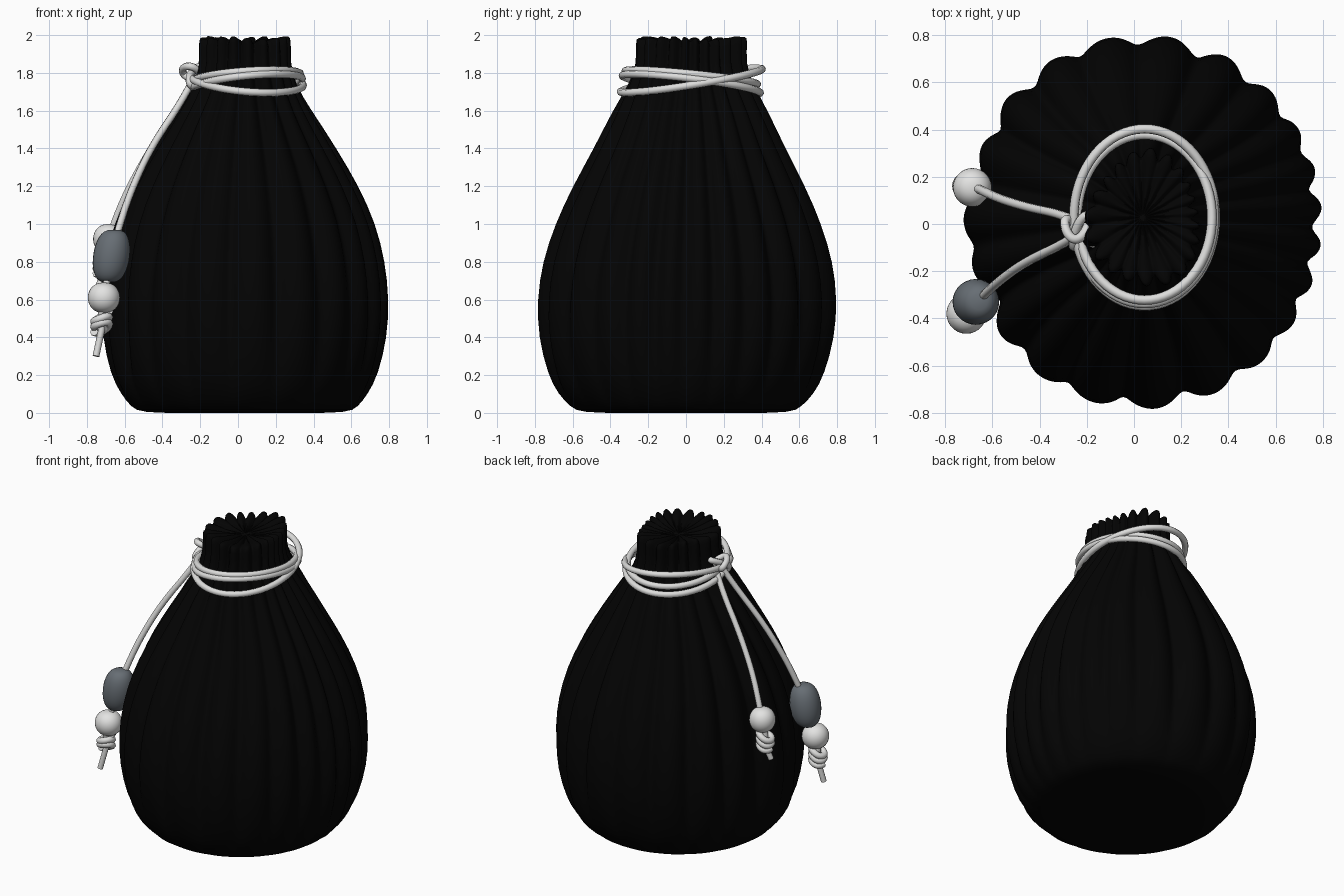
import bpy, bmesh, math
from math import sin, cos, exp, pi, tau
from mathutils import Vector

default_cube = bpy.data.objects.get("Cube")
if default_cube:
    bpy.data.objects.remove(default_cube, do_unlink=True)


def make_material(name, red, green, blue):
    material = bpy.data.materials.new(name)
    material.use_nodes = True
    colour = (red, green, blue, 1)
    material.diffuse_color = colour
    material.node_tree.nodes["Principled BSDF"].inputs["Base Color"].default_value = colour
    return material


black_cloth = make_material("black cloth", 0.001, 0.001, 0.001)
pale_cord = make_material("pale cord", 0.72, 0.72, 0.71)
white_bead = make_material("white bead", 0.77, 0.77, 0.76)
slate_bead = make_material("slate bead", 0.135, 0.155, 0.175)


def add_mesh(name, bm, material, levels=0):
    bmesh.ops.recalc_face_normals(bm, faces=bm.faces)
    mesh = bpy.data.meshes.new(name)
    bm.to_mesh(mesh)
    bm.free()
    mesh.materials.append(material)
    mesh.shade_smooth()
    obj = bpy.data.objects.new(name, mesh)
    bpy.context.collection.objects.link(obj)
    if levels:
        smooth = obj.modifiers.new("smooth", "SUBSURF")
        smooth.levels = smooth.render_levels = levels


def cord(name, points, radius=0.02, closed=False, kind="POLY"):
    """Round cord swept along the points, turned into a mesh."""
    curve = bpy.data.curves.new(name, "CURVE")
    curve.dimensions = "3D"
    curve.bevel_depth = radius
    curve.bevel_resolution = 2
    curve.use_fill_caps = True
    spline = curve.splines.new(kind)
    spline.points.add(len(points) - 1)
    for target, point in zip(spline.points, points):
        target.co = (*point, 1)
    spline.use_cyclic_u = closed
    if kind == "NURBS":
        spline.order_u = 3
        spline.use_endpoint_u = True
        spline.resolution_u = 8
    spline.use_smooth = True
    curve.materials.append(pale_cord)
    obj = bpy.data.objects.new(name, curve)
    bpy.context.collection.objects.link(obj)
    bpy.ops.object.select_all(action="DESELECT")
    obj.select_set(True)
    bpy.context.view_layer.objects.active = obj
    bpy.ops.object.convert(target="MESH")


# Pleated bag: height, half width, half depth, pleat depth
PROFILE = [
    (0.00, 0.30, 0.30, 0.00), (0.00, 0.55, 0.56, 0.00),
    (0.03, 0.60, 0.61, 0.01), (0.10, 0.655, 0.68, 0.02),
    (0.20, 0.71, 0.735, 0.04), (0.40, 0.76, 0.79, 0.07),
    (0.60, 0.77, 0.80, 0.09), (0.80, 0.75, 0.775, 0.105),
    (1.00, 0.70, 0.71, 0.11), (1.20, 0.61, 0.62, 0.11),
    (1.40, 0.49, 0.51, 0.12), (1.60, 0.36, 0.415, 0.14),
    (1.74, 0.265, 0.325, 0.16), (1.85, 0.24, 0.285, 0.18),
    (1.98, 0.245, 0.295, 0.20), (2.00, 0.235, 0.285, 0.24),
    (1.99, 0.19, 0.23, 0.30), (1.97, 0.13, 0.15, 0.30),
    (1.96, 0.06, 0.07, 0.20),
]
PLEATS = 21
SEGMENTS = PLEATS * 8


def pleat(angle):
    """One on the crest of a pleat and zero in the crease."""
    wander = 0.2 * sin(angle) + 0.075 * sin(2 * angle) + 0.033 * sin(3 * angle)
    return abs(sin(PLEATS / 2 * (angle + wander) + 0.37)) ** 0.7


def dent(angle):
    """Shallow hollows in the cloth behind the hanging beads."""
    return 0.05 * sum(exp(-((angle - pi - side) / 0.17) ** 2) for side in (-0.25, 0.42))


def lopsided(angle):
    """The gathered neck leans out on one diagonal and in on the other."""
    turn = angle + pi / 4
    return 0.06 * (cos(turn) + cos(3 * turn))


bm = bmesh.new()
rings = []
for z, half_x, half_y, depth in PROFILE:
    ring = []
    for i in range(SEGMENTS):
        angle = tau * i / SEGMENTS
        fold = pleat(angle)
        size = 1 - depth * (1 - fold) * (1 + 0.2 * sin(5 * angle + 2))
        drop = 0
        if z > 1.7:
            size += lopsided(angle)
        elif z > 0.3:
            size -= dent(angle)
        if z > 1.9:  # ragged gathered mouth
            drop = 0.035 * (1 - fold) + 0.008 * (1 + sin(4 * angle))
        ring.append(bm.verts.new((0.035 + half_x * size * cos(angle),
                                  0.015 * z + half_y * size * sin(angle),
                                  z - drop)))
    rings.append(ring)
for lower, upper in zip(rings, rings[1:]):
    for i in range(SEGMENTS):
        j = (i + 1) % SEGMENTS
        bm.faces.new((lower[i], lower[j], upper[j], upper[i]))
for ring in (rings[0], rings[-1]):
    centre = bm.verts.new(sum((v.co for v in ring), Vector()) / SEGMENTS)
    for i in range(SEGMENTS):
        bm.faces.new((ring[i], ring[(i + 1) % SEGMENTS], centre))
add_mesh("bag", bm, black_cloth, levels=1)


# Three tilted loops of cord round the neck
def neck_loop(name, height, tilt, lean, half_x, half_y):
    points = []
    for i in range(64):
        angle = tau * i / 64
        points.append((0.045 + half_x * cos(angle), 0.028 + half_y * sin(angle),
                       height + tilt * sin(angle) + lean * cos(angle)))
    cord(name, points, closed=True)


neck_loop("upper_loop", 1.775, -0.035, 0.02, 0.285, 0.35)
neck_loop("middle_loop", 1.74, -0.045, 0.03, 0.295, 0.365)
neck_loop("crossing_loop", 1.76, 0.06, -0.025, 0.30, 0.375)

# Main knot
knot = []
for i in range(72):
    t = tau * i / 72
    wave = cos(t) - 2 * cos(2 * t)
    knot.append((-0.225 + 0.025 * (sin(t) + 2 * sin(2 * t)),
                 -0.03 - 0.05 * sin(3 * t) + 0.008 * wave,
                 1.79 + 0.022 * wave))
cord("main_knot", knot, closed=True)


# Beads: spheres squared off toward a barrel and leaned along the cord
def bead(name, centre, radius, half_height, power, lean, material):
    bm = bmesh.new()
    bmesh.ops.create_uvsphere(bm, u_segments=28, v_segments=16, radius=1)
    for v in bm.verts:
        spread = math.hypot(v.co.x, v.co.y)
        grow = spread ** power / spread if spread > 0.001 else 1
        v.co = Vector(centre) + Vector((v.co.x * grow * radius + lean * v.co.z,
                                        v.co.y * grow * radius,
                                        v.co.z * half_height))
    add_mesh(name, bm, material)


def stopper(name, top, tail):
    """Coiled end knot with a short tail below."""
    x, y, z = top
    steps = 50
    coil = []
    for i in range(steps + 1):
        t = i / steps
        a = tau * 2.5 * t
        coil.append((x + 0.04 * cos(a), y + 0.04 * sin(a),
                     z - 0.08 * t + 0.02 * cos(a + t)))
    cord(name + "_knot", coil, 0.021)
    cord(name + "_tail", [(x, y, z + 0.06), (x, y, z - 0.08),
                          (x - 0.03, y - 0.02, z - tail)], 0.018)


# Front strand with the slate bead and a white bead
cord("front_strand", [(-0.23, -0.04, 1.78), (-0.29, -0.08, 1.66),
                      (-0.46, -0.16, 1.41), (-0.57, -0.24, 1.17),
                      (-0.635, -0.30, 0.97), (-0.67, -0.335, 0.83),
                      (-0.71, -0.38, 0.61)], 0.019, kind="NURBS")
bead("slate_barrel_bead", (-0.67, -0.33, 0.83), 0.097, 0.14, 0.65, 0.015, slate_bead)
bead("front_white_bead", (-0.71, -0.38, 0.61), 0.085, 0.08, 0.85, 0, white_bead)
stopper("front_end", (-0.722, -0.39, 0.52), 0.22)

# Back strand with a single white bead
cord("back_strand", [(-0.22, 0.0, 1.78), (-0.30, 0.04, 1.65),
                     (-0.45, 0.07, 1.42), (-0.58, 0.11, 1.19),
                     (-0.66, 0.15, 1.00), (-0.69, 0.16, 0.90)], 0.019, kind="NURBS")
bead("back_white_bead", (-0.685, 0.155, 0.92), 0.082, 0.08, 0.85, 0, white_bead)
stopper("back_end", (-0.71, 0.16, 0.83), 0.17)
